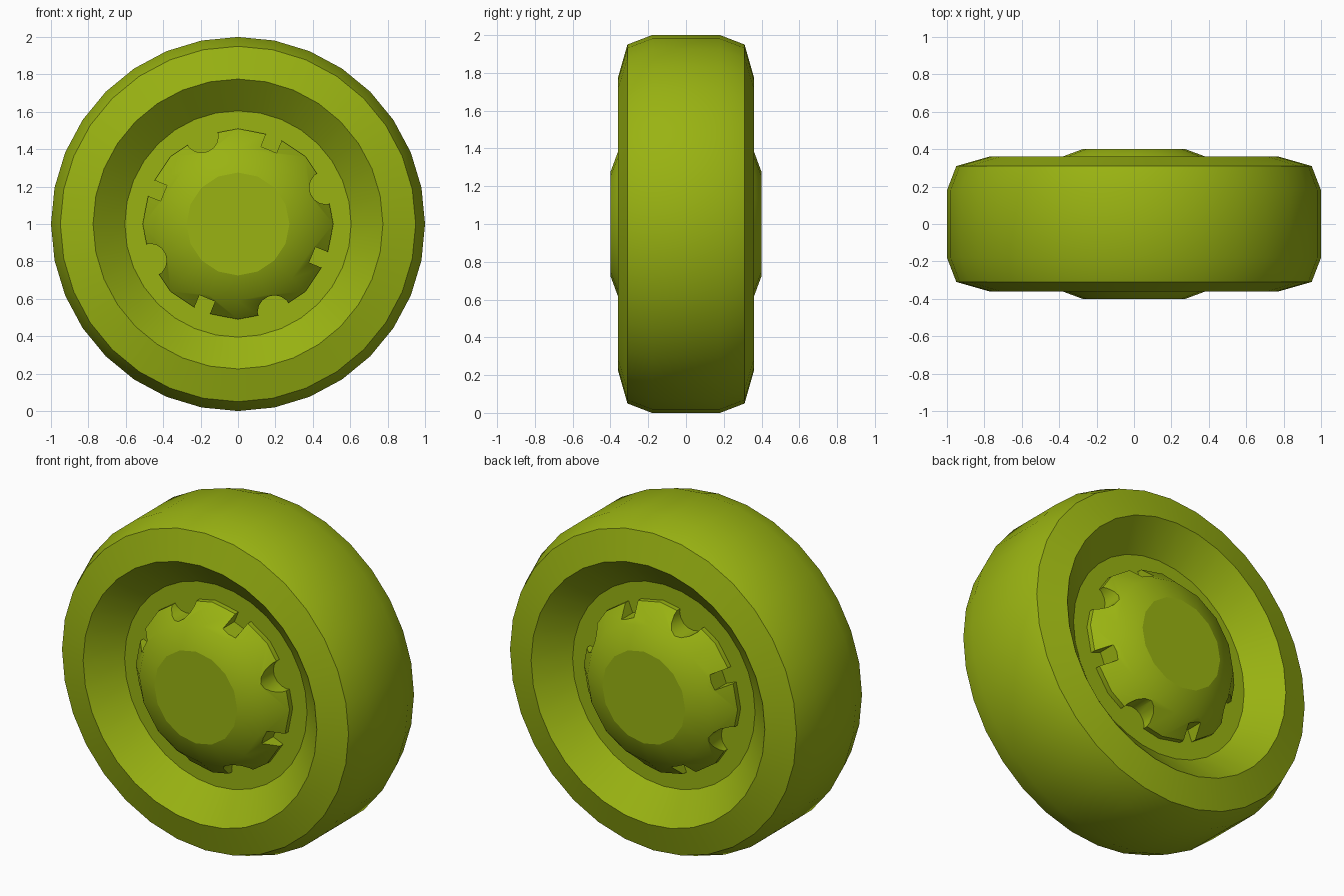
import bpy, bmesh, math
from mathutils import Matrix

if "Cube" in bpy.data.objects:
    bpy.data.objects.remove(bpy.data.objects["Cube"])

green = bpy.data.materials.new("olive_green")
green.diffuse_color = (0.32, 0.45, 0.006, 1)
green.use_nodes = True
green.node_tree.nodes["Principled BSDF"].inputs["Base Color"].default_value = green.diffuse_color
CENTRE = Matrix.Translation((0, 0, 1))


def make_object(name, bm):
    mesh = bpy.data.meshes.new(name)
    bm.to_mesh(mesh)
    bm.free()
    mesh.materials.append(green)
    ob = bpy.data.objects.new(name, mesh)
    bpy.context.collection.objects.link(ob)
    return ob


def lathe(profile, sides, caps=False):
    """Spin (radius, y) points around the axle, front to back."""
    bm = bmesh.new()
    rings = []
    for r, y in profile:
        rings.append([bm.verts.new((r * math.cos(2 * math.pi * k / sides), y,
                                    1 + r * math.sin(2 * math.pi * k / sides)))
                      for k in range(sides)])
    for a, b in zip(rings, rings[1:]):
        for k in range(sides):
            n = (k + 1) % sides
            bm.faces.new((a[k], b[k], b[n], a[n]))
    if caps:
        bm.faces.new(rings[0])
        bm.faces.new(rings[-1][::-1])
    return bm


def smooth(ob, angle):
    bpy.ops.object.select_all(action='DESELECT')
    ob.select_set(True)
    bpy.context.view_layer.objects.active = ob
    bpy.ops.object.shade_smooth_by_angle(angle=math.radians(angle))


# Tyre with the sloped recess and flat floor on both sides
half = [(0.40, 0.21), (0.605, 0.21), (0.775, 0.36), (0.95, 0.31), (1.0, 0.18)]
tyre = make_object("tyre", lathe([(r, -y) for r, y in half] + half[::-1], 32))
smooth(tyre, 30)

# Domed hub, front half
hub = make_object("hub", lathe([(0.275, -0.40), (0.41, -0.35),
                                (0.51, -0.24), (0.51, -0.20)], 16, True))

# Notch cutters: square and round ones alternate around the rim
bm = bmesh.new()
for k in range(4):
    square = Matrix.Rotation(-math.radians(67.5 + 90 * k), 4, 'Y')
    bmesh.ops.create_cube(bm, size=1, matrix=CENTRE @ square
                          @ Matrix.Translation((0.53, -0.35, 0))
                          @ Matrix.Diagonal((0.2, 0.5, 0.09, 1)))
    rounded = Matrix.Rotation(-math.radians(22.5 + 90 * k), 4, 'Y')
    bmesh.ops.create_cone(bm, cap_ends=True, segments=16, radius1=0.09,
                          radius2=0.09, depth=0.5, matrix=CENTRE @ rounded
                          @ Matrix.Translation((0.51, -0.35, 0))
                          @ Matrix.Rotation(math.pi / 2, 4, 'X'))
cutter = make_object("notch_cutter", bm)
cutter.hide_render = True
cut = hub.modifiers.new("notches", 'BOOLEAN')
cut.operation = 'DIFFERENCE'
cut.solver = 'EXACT'
cut.object = cutter
bpy.context.view_layer.update()
hub.data = bpy.data.meshes.new_from_object(
    hub.evaluated_get(bpy.context.evaluated_depsgraph_get()))
hub.modifiers.clear()
bpy.data.objects.remove(cutter)

# Drop the hidden underside of the hub, and lay the notches on the floor
bm = bmesh.new()
bm.from_mesh(hub.data)
under = [f for f in bm.faces if all(v.co.y > -0.201 for v in f.verts)]
bmesh.ops.delete(bm, geom=under, context='FACES')
for f in bm.faces:
    f.material_index = 0
bm.to_mesh(hub.data)
bm.free()
smooth(hub, 35)

# Crisp edge around the flat hub cap
for e in hub.data.edges:
    if all(hub.data.vertices[i].co.y < -0.399 for i in e.vertices):
        e.use_edge_sharp = True

# Same hub on the back
mirror = hub.modifiers.new("back_hub", 'MIRROR')
mirror.use_axis = (False, True, False)
mirror.use_clip = False
